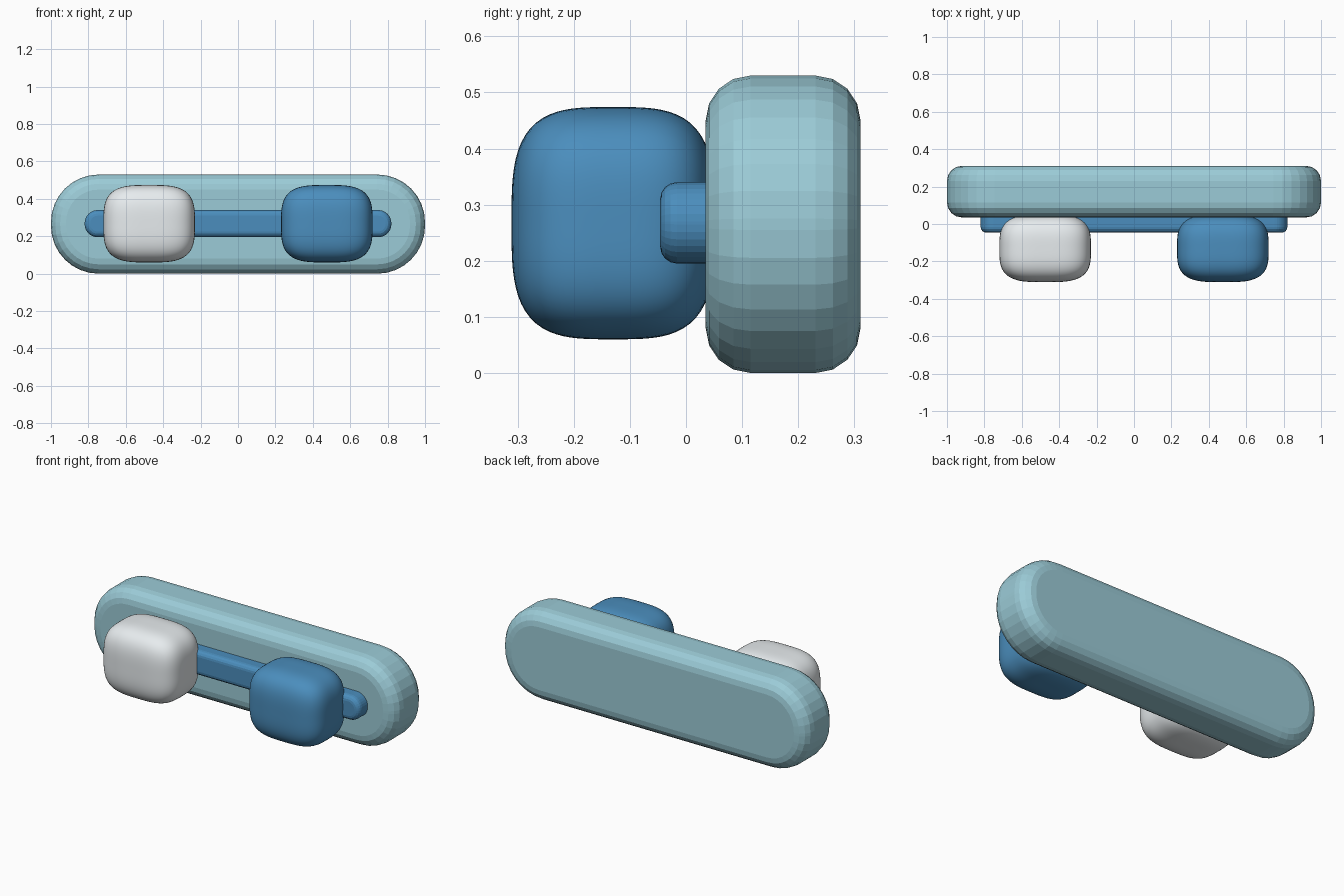
import bpy, bmesh, math
from mathutils import Vector

if "Cube" in bpy.data.objects:
    bpy.data.objects.remove(bpy.data.objects["Cube"])


def material(name, rgb):
    m = bpy.data.materials.new(name)
    m.diffuse_color = (*rgb, 1)
    m.use_nodes = True
    m.node_tree.nodes["Principled BSDF"].inputs["Base Color"].default_value = m.diffuse_color
    return m


def add_object(name, bm, mat, smooth=False):
    bmesh.ops.recalc_face_normals(bm, faces=bm.faces)
    for f in bm.faces:
        f.smooth = smooth
    mesh = bpy.data.meshes.new(name)
    bm.to_mesh(mesh)
    bm.free()
    mesh.materials.append(mat)
    ob = bpy.data.objects.new(name, mesh)
    bpy.context.collection.objects.link(ob)
    return ob


def rounded_bar(name, half_x, z0, z1, y0, y1, radius, bevel, mat, segs=8):
    """Rounded rectangle in the xz plane, extruded in y, with rounded rims."""
    bm = bmesh.new()
    cz, hz = (z0 + z1) / 2, (z1 - z0) / 2
    verts = []
    for q, (sx, sz) in enumerate([(1, 1), (-1, 1), (-1, -1), (1, -1)]):
        for i in range(segs + 1):
            a = (q + i / segs) * math.pi / 2
            verts.append(bm.verts.new((sx * (half_x - radius) + radius * math.cos(a), y0,
                                       cz + sz * (hz - radius) + radius * math.sin(a))))
    face = bm.faces.new(verts)
    ext = bmesh.ops.extrude_face_region(bm, geom=[face], use_keep_orig=True)
    moved = [g for g in ext["geom"] if isinstance(g, bmesh.types.BMVert)]
    bmesh.ops.translate(bm, verts=moved, vec=(0, y1 - y0, 0))
    ob = add_object(name, bm, mat)
    mod = ob.modifiers.new("rim", "BEVEL")
    mod.width = bevel
    mod.segments = 4
    mod.limit_method = "ANGLE"
    mod.angle_limit = math.radians(50)
    return ob


def knob(name, centre, half, mat, power=3.4):
    """Soft pillow-like block: a subdivided cube pushed onto a superellipsoid."""
    bm = bmesh.new()
    bmesh.ops.create_cube(bm, size=2)
    bmesh.ops.subdivide_edges(bm, edges=bm.edges[:], cuts=23, use_grid_fill=True)
    for v in bm.verts:
        p = Vector([math.tan(c * math.pi / 4) for c in v.co])
        p /= sum(abs(c) ** power for c in p) ** (1 / power)
        v.co = Vector([centre[i] + p[i] * half[i] for i in range(3)])
    return add_object(name, bm, mat, smooth=True)


teal = material("pale_teal", (0.33, 0.60, 0.68))
blue = material("blue", (0.07, 0.27, 0.51))
white = material("white", (0.80, 0.84, 0.86))

# Back plate and the slim rail on its front
rounded_bar("back_plate", 1.0, 0.0, 0.53, 0.035, 0.311, 0.255, 0.08, teal)
rounded_bar("rail", 0.82, 0.195, 0.34, -0.046, 0.10, 0.07, 0.03, blue)

# Two soft knobs
for name, x, mat in [("left_knob", -0.475, white), ("right_knob", 0.475, blue)]:
    knob(name, (x, -0.13, 0.267), (0.245, 0.181, 0.207), mat)
